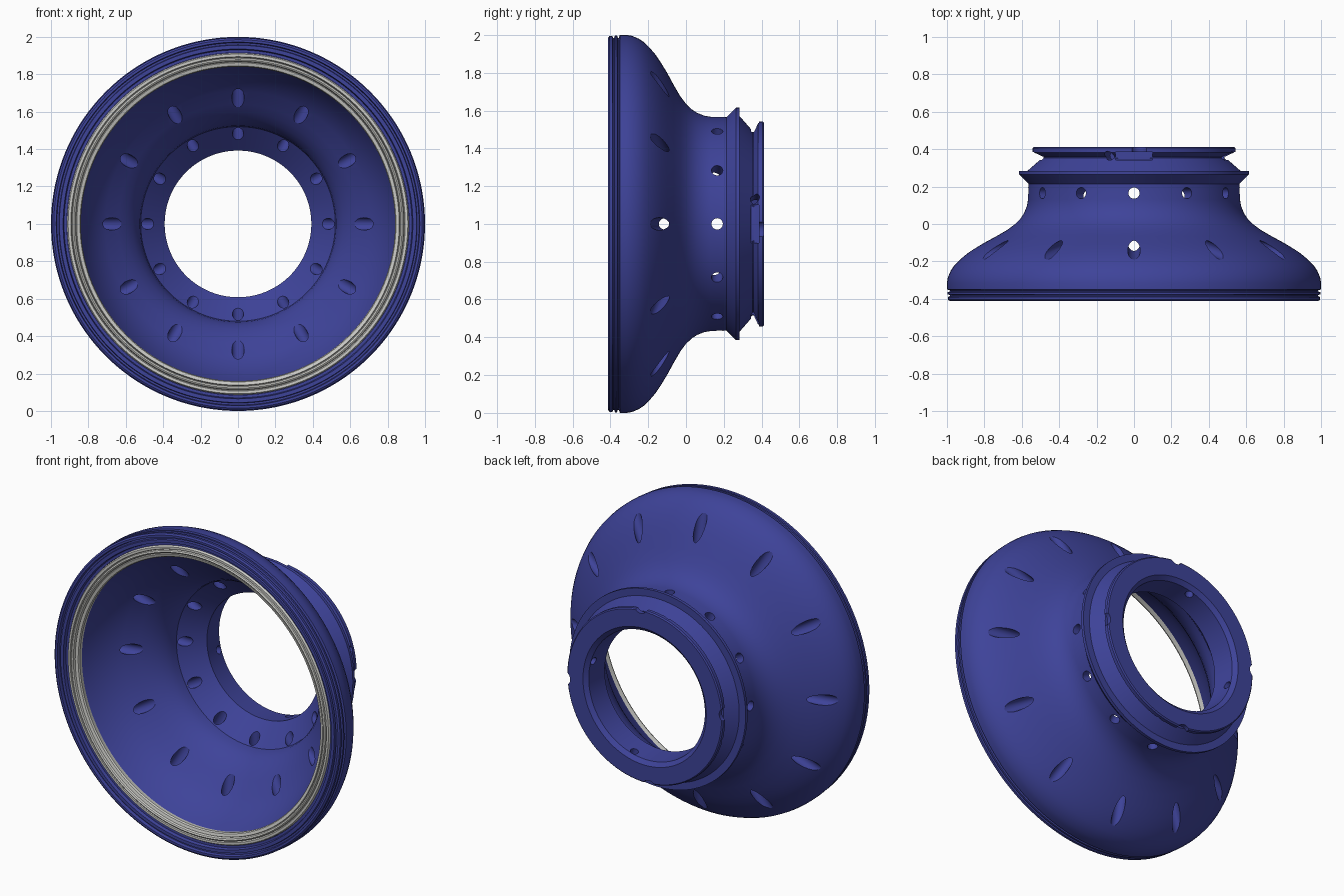
import bpy, bmesh, math
from mathutils import Vector, Matrix

if "Cube" in bpy.data.objects:
    bpy.data.objects.remove(bpy.data.objects["Cube"])

SEG = 144


def material(name, rgb):
    m = bpy.data.materials.new(name)
    m.diffuse_color = (*rgb, 1)
    m.use_nodes = True
    m.node_tree.nodes["Principled BSDF"].inputs["Base Color"].default_value = m.diffuse_color
    return m


blue = material("deep blue", (0.048, 0.056, 0.32))
grey = material("light grey", (0.60, 0.60, 0.57))


def place(angle, r, y, t=0.0):
    """Point at an angle around the horizontal axis; t is a tangential offset."""
    s, c = math.sin(angle), math.cos(angle)
    return Vector((r * s + t * c, y, 1 + r * c - t * s))


def to_object(bm, name, mat):
    bmesh.ops.recalc_face_normals(bm, faces=bm.faces)
    me = bpy.data.meshes.new(name)
    bm.to_mesh(me)
    bm.free()
    me.materials.append(mat)
    ob = bpy.data.objects.new(name, me)
    bpy.context.collection.objects.link(ob)
    return ob


def revolve(name, profile, mat):
    """Closed (y, radius) profile turned around the y axis."""
    bm = bmesh.new()
    rings = [[bm.verts.new(place(2 * math.pi * i / SEG, r, y)) for y, r in profile]
             for i in range(SEG)]
    n = len(profile)
    for i in range(SEG):
        a, b = rings[i], rings[(i + 1) % SEG]
        for j in range(n):
            k = (j + 1) % n
            bm.faces.new((a[j], a[k], b[k], b[j]))
    return to_object(bm, name, mat)


def rod(bm, p, q, radius):
    d = q - p
    mat = Matrix.Translation((p + q) / 2) @ d.to_track_quat('Z', 'Y').to_matrix().to_4x4()
    bmesh.ops.create_cone(bm, cap_ends=True, segments=24, radius1=radius,
                          radius2=radius, depth=d.length, matrix=mat)


def smooth(ob):
    bpy.ops.object.select_all(action='DESELECT')
    ob.select_set(True)
    bpy.context.view_layer.objects.active = ob
    bpy.ops.object.shade_smooth_by_angle(angle=math.radians(28))


def cut(ob, bm):
    """Subtract the cutter mesh and bake the result."""
    cutter = to_object(bm, "cutter", blue)
    cutter.hide_render = True
    mod = ob.modifiers.new("cut", 'BOOLEAN')
    mod.operation, mod.solver, mod.object = 'DIFFERENCE', 'EXACT', cutter
    dg = bpy.context.evaluated_depsgraph_get()
    me = bpy.data.meshes.new_from_object(ob.evaluated_get(dg))
    ob.modifiers.clear()
    ob.data = me
    bpy.data.objects.remove(cutter)


# Bell-shaped housing: outside from front to back, then inside back to front
outer = [(-0.412, 0.985), (-0.405, 0.995), (-0.390, 0.995), (-0.386, 0.985),
         (-0.380, 0.985), (-0.376, 0.997), (-0.365, 0.997), (-0.361, 0.985),
         (-0.355, 0.985), (-0.350, 1.0), (-0.315, 1.0), (-0.285, 0.995),
         (-0.25, 0.98), (-0.22, 0.96), (-0.19, 0.93), (-0.16, 0.895),
         (-0.13, 0.85), (-0.10, 0.80), (-0.065, 0.735), (-0.03, 0.675),
         (0.0, 0.635), (0.03, 0.606), (0.06, 0.587), (0.095, 0.573),
         (0.13, 0.567), (0.215, 0.565)]
collar = [(0.265, 0.615), (0.284, 0.615), (0.284, 0.57), (0.352, 0.492),
          (0.358, 0.492), (0.382, 0.543), (0.405, 0.543), (0.412, 0.536)]
inner = [(0.412, 0.43), (0.39, 0.405), (0.25, 0.392), (0.13, 0.52),
         (0.09, 0.525), (0.05, 0.540), (0.01, 0.564), (-0.03, 0.598),
         (-0.07, 0.64), (-0.13, 0.71), (-0.18, 0.755), (-0.24, 0.795),
         (-0.30, 0.825), (-0.35, 0.845), (-0.35, 0.915), (-0.385, 0.915),
         (-0.385, 0.93), (-0.405, 0.935), (-0.405, 0.955), (-0.392, 0.958),
         (-0.392, 0.968), (-0.412, 0.972)]
housing = revolve("housing", outer + collar + inner, blue)

# Two rows of twelve vent holes, and four pin holes in the back collar
holes = bmesh.new()
for i in range(12):
    a = i * math.pi / 6
    rod(holes, place(a, 0.55, -0.072), place(a, 1.02, -0.176), 0.033)
    rod(holes, place(a, 0.42, 0.165), place(a, 0.66, 0.165), 0.03)
for i in range(4):
    a = i * math.pi / 2 - math.radians(15)
    rod(holes, place(a, 0.33, 0.365), place(a, 0.62, 0.365), 0.024)
cut(housing, holes)

# Four locking slots under the back lip
slots = bmesh.new()
for i in range(4):
    a = i * math.pi / 2
    m = (Matrix.Translation(place(a, 0.53, 0.364)) @ Matrix.Rotation(a, 4, 'Y')
         @ Matrix.Diagonal((0.20, 0.042, 0.09, 1)))
    bmesh.ops.create_cube(slots, size=1, matrix=m)
cut(housing, slots)

# Shallow scallops through the lip at each slot
scallops = bmesh.new()
for i in range(4):
    a = i * math.pi / 2 + math.radians(3)
    rod(scallops, place(a, 0.565, 0.37), place(a, 0.565, 0.45), 0.045)
cut(housing, scallops)
smooth(housing)

# Grooved seal ring seated in the front mouth
seal = revolve("seal_ring", [
    (-0.345, 0.845), (-0.375, 0.840), (-0.385, 0.845), (-0.390, 0.862),
    (-0.382, 0.866), (-0.397, 0.870), (-0.402, 0.878), (-0.397, 0.886),
    (-0.384, 0.889), (-0.396, 0.894), (-0.396, 0.908), (-0.386, 0.914),
    (-0.345, 0.914)], grey)
smooth(seal)
